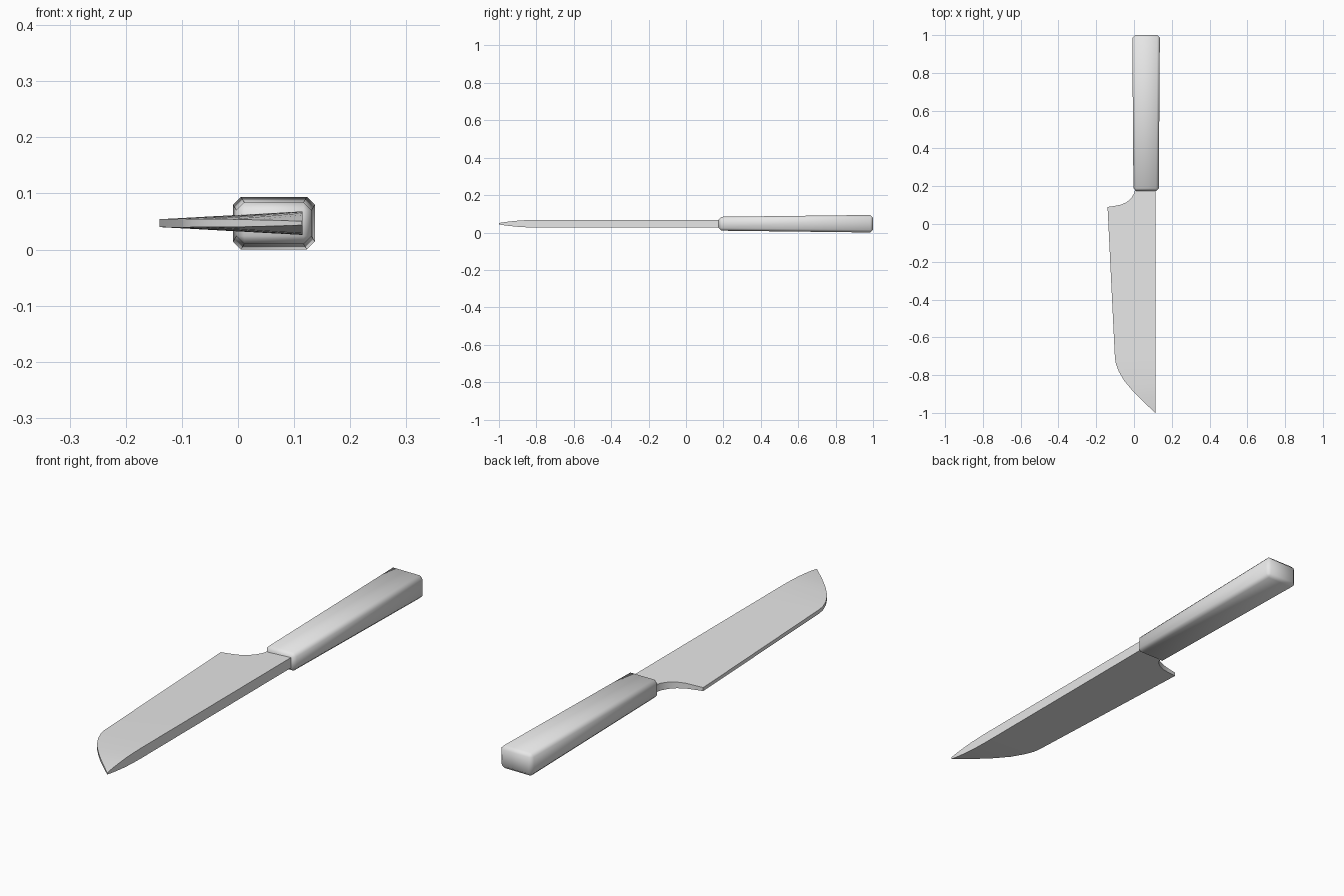
import bpy
import bmesh
import math

cube = bpy.data.objects.get("Cube")
if cube:
    bpy.data.objects.remove(cube, do_unlink=True)

MID_Z = 0.047
SPINE_X = 0.115

grey = bpy.data.materials.new("light grey")
grey.use_nodes = True
grey.diffuse_color = (0.8, 0.8, 0.8, 1)
grey.node_tree.nodes["Principled BSDF"].inputs["Base Color"].default_value = (0.8, 0.8, 0.8, 1)


def loft(name, rings, bevel=0, smooth_angle=30):
    """Skin a run of four-cornered rings, cap both ends, soften the edges."""
    bm = bmesh.new()
    loops = [[bm.verts.new(p) for p in ring] for ring in rings]
    for a, b in zip(loops, loops[1:]):
        for i in range(4):
            j = (i + 1) % 4
            bm.faces.new((a[i], a[j], b[j], b[i]))
    bm.faces.new(loops[0])
    bm.faces.new(loops[-1])
    if bevel:
        bmesh.ops.bevel(bm, geom=bm.edges[:], offset=bevel, segments=1, affect='EDGES')
    bmesh.ops.recalc_face_normals(bm, faces=bm.faces[:])
    mesh = bpy.data.meshes.new(name)
    bm.to_mesh(mesh)
    bm.free()
    mesh.materials.append(grey)
    obj = bpy.data.objects.new(name, mesh)
    bpy.context.collection.objects.link(obj)
    bpy.ops.object.select_all(action='DESELECT')
    obj.select_set(True)
    bpy.context.view_layer.objects.active = obj
    bpy.ops.object.shade_smooth_by_angle(angle=math.radians(smooth_angle))
    return obj


def wedge(x):
    """Half thickness of the blade, growing from cutting edge to spine."""
    return 0.007 + 0.014 * (x + 0.14) / (SPINE_X + 0.14)


def blade_ring(y, edge_x, spine_half=0.021, edge_half=None):
    e = wedge(edge_x) if edge_half is None else edge_half
    return [(edge_x, y, MID_Z - e), (SPINE_X, y, MID_Z - spine_half),
            (SPINE_X, y, MID_Z + spine_half), (edge_x, y, MID_Z + e)]


# Blade: neck and heel curve, straight cutting edge, then the curved tip
heel = [(0.20, 0.006), (0.18, 0.005), (0.16, 0.0), (0.135, -0.016),
        (0.115, -0.04), (0.102, -0.07), (0.096, -0.1), (0.09, -0.14)]
tip = [(-0.71, -0.101, 0.021, 0.008), (-0.74, -0.096, 0.021, 0.008),
       (-0.78, -0.081, 0.021, 0.007), (-0.83, -0.052, 0.02, 0.007),
       (-0.88, -0.01, 0.018, 0.007), (-0.92, 0.028, 0.0145, 0.006),
       (-0.96, 0.07, 0.01, 0.005), (-1.0, 0.113, 0.004, 0.0035)]
loft("blade", [blade_ring(*s) for s in heel + tip])


# Handle: chamfered block that widens toward the butt
def handle_ring(y, half_w, half_h):
    cx = 0.064
    return [(cx - half_w, y, MID_Z - half_h), (cx + half_w, y, MID_Z - half_h),
            (cx + half_w, y, MID_Z + half_h), (cx - half_w, y, MID_Z + half_h)]


loft("handle", [handle_ring(0.175, 0.067, 0.037), handle_ring(1.0, 0.073, 0.047)],
     bevel=0.014, smooth_angle=60)
